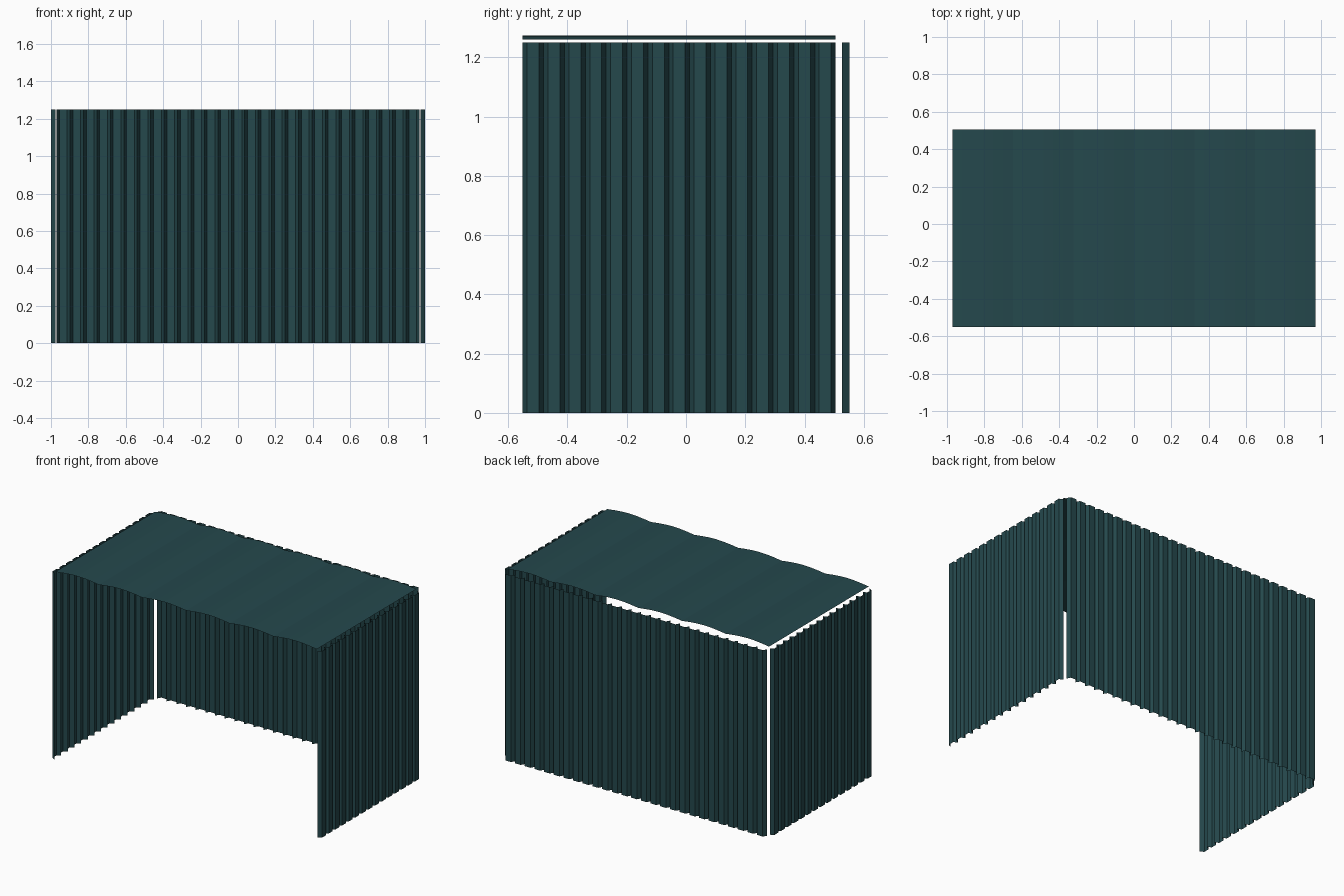
import bpy
import math
from mathutils import Matrix, Vector

cube = bpy.data.objects.get("Cube")
if cube:
    bpy.data.objects.remove(cube, do_unlink=True)

# One painted metal colour
paint = bpy.data.materials.new("dark_teal_metal")
paint.use_nodes = True
colour = (0.018, 0.065, 0.073, 1)
paint.diffuse_color = colour
paint.node_tree.nodes["Principled BSDF"].inputs["Base Color"].default_value = colour

WALL_HEIGHT = 1.25
DEPTH = 0.025
SLOPE = 0.015


def ribbed_profile(length, ribs):
    """Flat-topped ribs parted by V grooves, centred on zero."""
    pitch = length / ribs
    points = [(-length / 2, 0)]
    for i in range(ribs):
        start = -length / 2 + i * pitch
        points += [(start + SLOPE, DEPTH), (start + pitch - SLOPE, DEPTH), (start + pitch, 0)]
    return points


def arched_profile(length, arches, rise, steps=6):
    """Shallow arches meeting in creases, centred on zero."""
    count = arches * steps
    return [(-length / 2 + length * i / count, rise * abs(math.sin(math.pi * i / steps)))
            for i in range(count + 1)]


def sheet(name, profile, sweep, matrix):
    """Sweep a profile lying in local xy along local z as a thin sheet."""
    verts = [matrix @ Vector((u, v, w)) for w in (0, sweep) for u, v in profile]
    n = len(profile)
    # Faces wind so that normals point along local +y
    faces = [(i, i + n, i + n + 1, i + 1) for i in range(n - 1)]
    mesh = bpy.data.meshes.new(name)
    mesh.from_pydata(verts, [], faces)
    mesh.materials.append(paint)
    obj = bpy.data.objects.new(name, mesh)
    bpy.context.collection.objects.link(obj)
    return obj


# Back wall, ribs facing backwards
sheet("back_wall", ribbed_profile(1.94, 27), WALL_HEIGHT,
      Matrix.Translation((0, 0.526, 0)))

# Side walls, ribs facing outwards
for name, side in (("left_wall", 1), ("right_wall", -1)):
    turn = Matrix.Rotation(-side * math.pi / 2, 4, "Z")
    place = Matrix.Translation((side * 0.975, -0.023, 0))
    sheet(name, ribbed_profile(1.056, 15), WALL_HEIGHT, place @ turn)

# Roof of shallow arches running from front to back
roof_place = Matrix.Translation((0, 0.505, 1.26)) @ Matrix.Rotation(math.pi / 2, 4, "X")
roof = sheet("roof", arched_profile(1.94, 6, 0.014), 1.056, roof_place)
for poly in roof.data.polygons:
    poly.use_smooth = False
